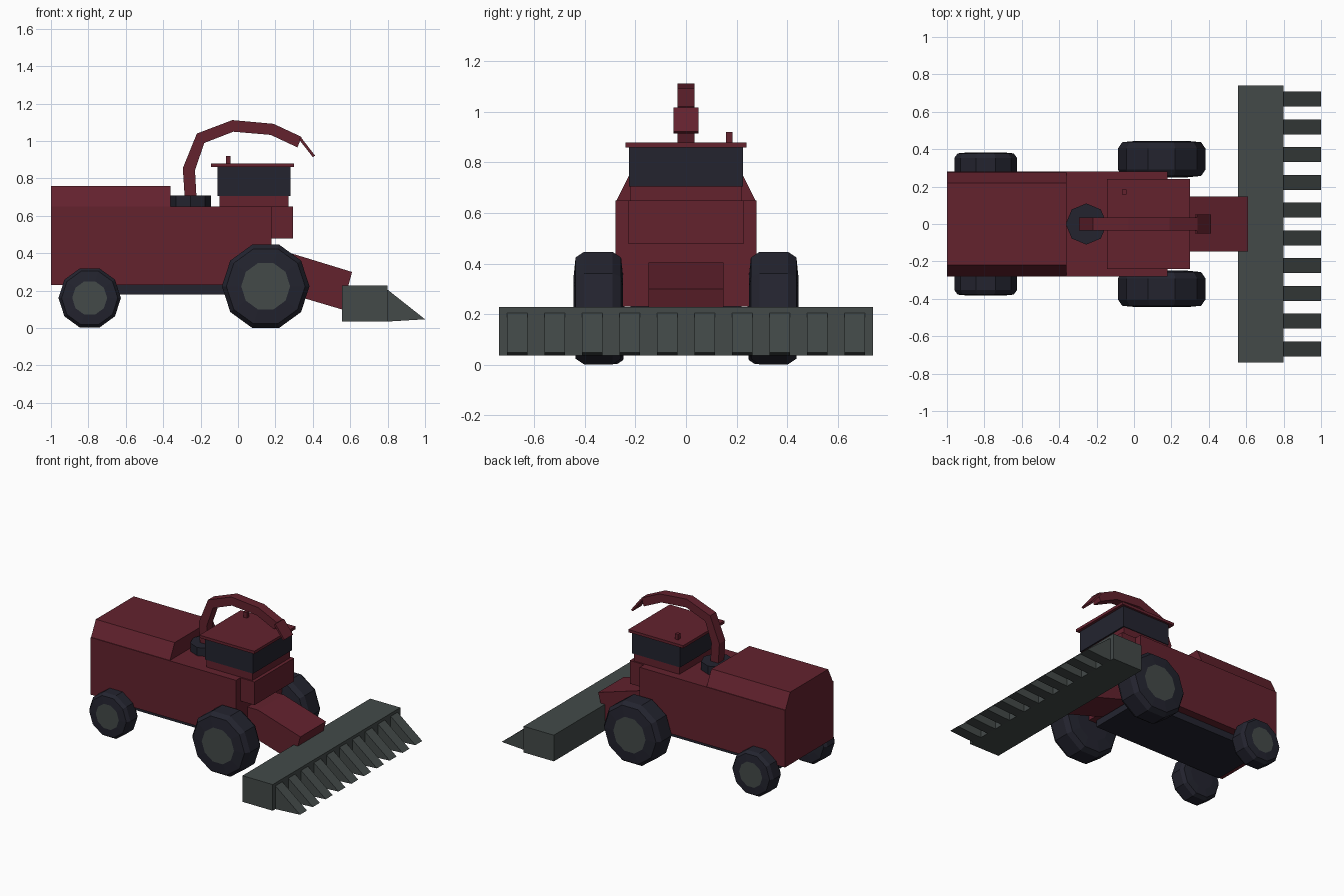
import bpy, bmesh, math
from mathutils import Vector

old = bpy.data.objects.get("Cube")
if old:
    bpy.data.objects.remove(old, do_unlink=True)


def material(name, rgb):
    m = bpy.data.materials.new(name)
    m.use_nodes = True
    m.diffuse_color = (*rgb, 1)
    m.node_tree.nodes["Principled BSDF"].inputs["Base Color"].default_value = (*rgb, 1)
    return m


RED = material("dark red paint", (0.125, 0.0157, 0.027))
DARK = material("blue black", (0.0168, 0.0173, 0.028))
GREY = material("green grey metal", (0.056, 0.068, 0.066))


def finish(name, bm, *mats):
    bmesh.ops.recalc_face_normals(bm, faces=bm.faces)
    mesh = bpy.data.meshes.new(name)
    bm.to_mesh(mesh)
    bm.free()
    for m in mats:
        mesh.materials.append(m)
    ob = bpy.data.objects.new(name, mesh)
    bpy.context.collection.objects.link(ob)
    return ob


def extrude(name, points, vector, mat):
    """Extrude a flat outline of 3D points along a vector."""
    bm = bmesh.new()
    face = bm.faces.new([bm.verts.new(p) for p in points])
    res = bmesh.ops.extrude_face_region(bm, geom=[face], use_keep_orig=True)
    verts = [g for g in res["geom"] if isinstance(g, bmesh.types.BMVert)]
    bmesh.ops.translate(bm, verts=verts, vec=vector)
    return finish(name, bm, mat)


def side_profile(name, xz, half, mat, y=0):
    return extrude(name, [(x, y - half, z) for x, z in xz], (0, 2 * half, 0), mat)


def box(name, x0, x1, z0, z1, half, mat, y=0):
    return side_profile(name, [(x0, z0), (x1, z0), (x1, z1), (x0, z1)], half, mat, y)


# Body, hood with sloping sides, and underframe
box("body", -1, 0.18, 0.23, 0.65, 0.28, RED)
extrude("rear_hood", [(-1, -0.275, 0.65), (-1, 0.275, 0.65),
                      (-1, 0.22, 0.76), (-1, -0.22, 0.76)], (0.64, 0, 0), RED)
box("underframe", -0.92, 0.14, 0.18, 0.23, 0.22, DARK)

# Cab
box("cab_platform", 0.18, 0.295, 0.48, 0.65, 0.23, RED)
box("cab_base", -0.1, 0.27, 0.65, 0.705, 0.22, RED)
box("cab_glass", -0.11, 0.28, 0.705, 0.86, 0.225, DARK)
box("cab_roof", -0.145, 0.3, 0.86, 0.88, 0.24, RED)
box("roof_beacon", -0.065, -0.04, 0.88, 0.92, 0.013, RED, y=0.172)

# Discharge spout on its turntable
ring = [(-0.255 + 0.11 * math.cos(i * math.pi / 4), 0.11 * math.sin(i * math.pi / 4), 0.65)
        for i in range(8)]
extrude("spout_turntable", ring, (0, 0, 0.06), DARK)
outer = [(-0.285, 0.7), (-0.295, 0.855), (-0.22, 1.04), (-0.03, 1.112), (0.19, 1.092), (0.34, 1.022)]
inner = [(-0.222, 0.7), (-0.23, 0.845), (-0.18, 0.99), (-0.025, 1.05), (0.175, 1.033), (0.318, 0.966)]
side_profile("discharge_spout", outer + inner[::-1], 0.034, RED)
side_profile("spout_flap", [(0.325, 1.01), (0.338, 1.018), (0.412, 0.922), (0.4, 0.914)], 0.05, RED)

# Feeder and header
side_profile("feeder_house", [(0.15, 0.405), (0.267, 0.405), (0.61, 0.3),
                              (0.555, 0.1), (0.15, 0.22)], 0.148, RED)
box("header", 0.555, 0.8, 0.035, 0.227, 0.74, GREY)
for i in range(10):
    side_profile("header_divider_%d" % (i + 1), [(0.8, 0.035), (1, 0.047), (0.8, 0.205)],
                 0.04, GREY, y=(i - 4.5) * 0.1485)


# Ten-sided wheels with bevelled shoulders and flat hub faces
def wheel(name, x, y, z, radius, width, side):
    hw = width / 2
    profile = [(-hw, 0.56), (-0.92 * hw, 0.9), (-0.58 * hw, 1),
               (0.58 * hw, 1), (0.92 * hw, 0.9), (hw, 0.56)]
    bm = bmesh.new()
    rings = []
    for offset, r in profile:
        rings.append([bm.verts.new((x + r * radius * math.cos(k * math.pi / 5), y + side * offset,
                                    z + r * radius * math.sin(k * math.pi / 5))) for k in range(10)])
    for a, b in zip(rings, rings[1:]):
        for k in range(10):
            bm.faces.new((a[k], a[k - 1], b[k - 1], b[k]))
    bm.faces.new(rings[0])
    hub = bm.faces.new(rings[-1])
    hub.material_index = 1
    finish(name, bm, DARK, GREY)


for label, s in (("left", 1), ("right", -1)):
    wheel("front_wheel_" + label, 0.148, s * 0.347, 0.2235, 0.234, 0.196, s)
    wheel("rear_wheel_" + label, -0.793, s * 0.313, 0.161, 0.167, 0.14, s)
